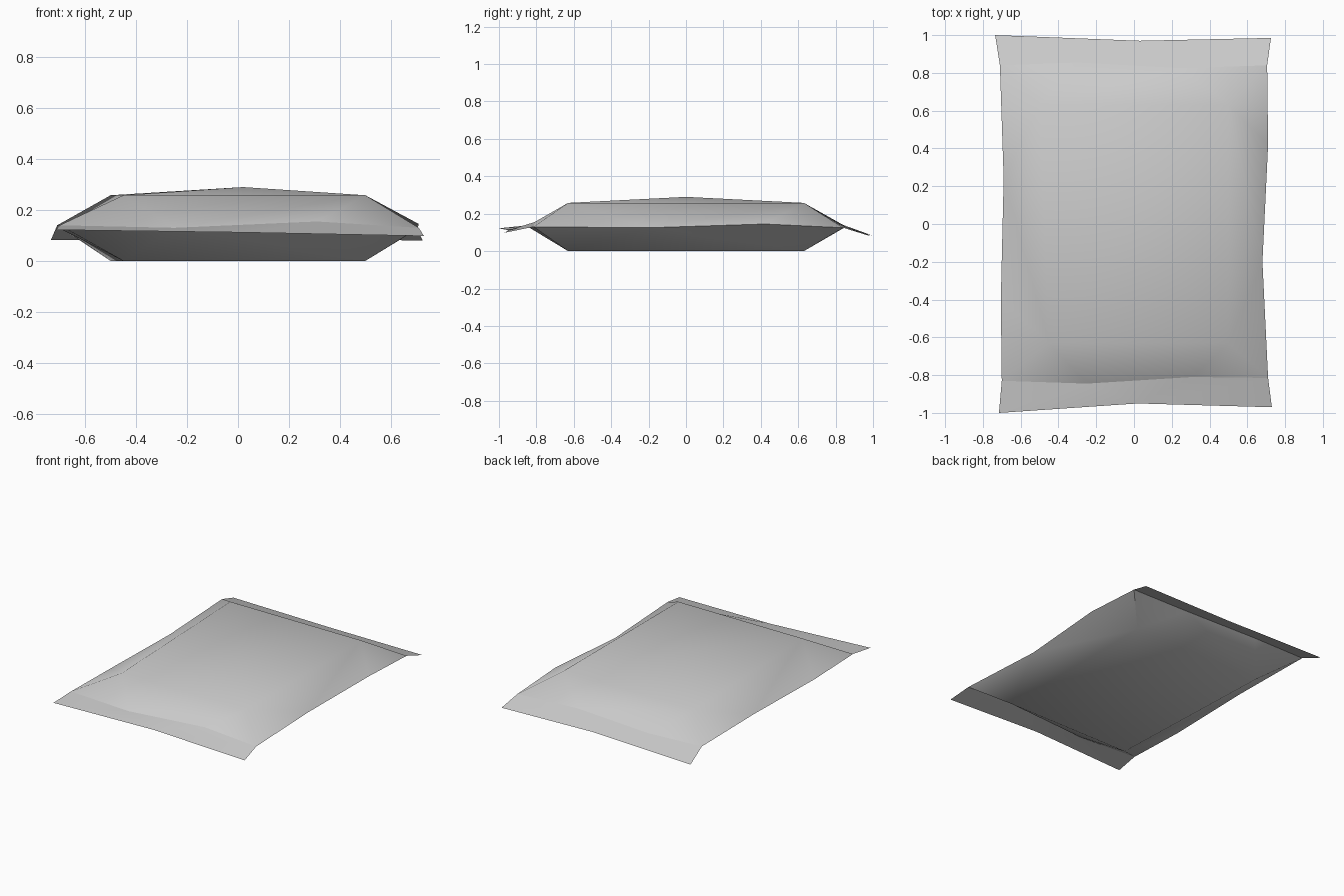
import bpy
import bmesh
import math

if "Cube" in bpy.data.objects:
    bpy.data.objects.remove(bpy.data.objects["Cube"])

foil = bpy.data.materials.new("plain_grey_foil")
GREY = (0.6, 0.6, 0.6, 1)
foil.diffuse_color = GREY
foil.use_nodes = True
foil.node_tree.nodes["Principled BSDF"].inputs["Base Color"].default_value = GREY


def finish(bm, name, angle):
    mesh = bpy.data.meshes.new(name)
    bm.to_mesh(mesh)
    bm.free()
    mesh.materials.append(foil)
    obj = bpy.data.objects.new(name, mesh)
    bpy.context.collection.objects.link(obj)
    bpy.ops.object.select_all(action='DESELECT')
    obj.select_set(True)
    bpy.context.view_layer.objects.active = obj
    bpy.ops.object.shade_smooth_by_angle(angle=math.radians(angle))
    return obj


# Wavy seam around the pouch, four points per side sharing the corners
front_seam = [(-.70, -.83, .14), (-.25, -.845, .13), (.31, -.81, .155), (.71, -.815, .13)]
right_seam = [(.68, -.2, .125), (.71, .42, .145)]
back_seam = [(.705, .84, .125), (.25, .825, .14), (-.3, .855, .13), (-.71, .84, .14)]
left_seam = [(-.69, .24, .13), (-.705, -.4, .13)]
seam = front_seam + right_seam + back_seam + left_seam

# Corners of the flat panels
panel = [(-.45, -.63), (.5, -.63), (.5, .63), (-.5, .63)]

# Filled pouch: domed top panel, flat bottom panel, sloped sides
bm = bmesh.new()
rim = [bm.verts.new(p) for p in seam]
for height, apex_height in ((.258, .29), (0, None)):
    inner = [bm.verts.new((x, y, height)) for x, y in panel]
    for i in range(4):
        a, b, c, d = (rim[(3 * i + k) % len(rim)] for k in range(4))
        start, end = inner[i], inner[(i + 1) % 4]
        bm.faces.new((a, b, start))
        bm.faces.new((b, c, end, start))
        bm.faces.new((c, d, end))
    if apex_height is None:
        bm.faces.new(inner)
    else:
        apex = bm.verts.new((.02, 0, apex_height))
        for i in range(4):
            bm.faces.new((inner[i], inner[(i + 1) % 4], apex))
bmesh.ops.recalc_face_normals(bm, faces=bm.faces)
finish(bm, "pouch_body", 45)


# Flat crimped end flaps, three points on the outer edge
def flap(name, seam_points, edge_points):
    bm = bmesh.new()
    s = [bm.verts.new(p) for p in seam_points]
    e = [bm.verts.new(p) for p in edge_points]
    bm.faces.new((e[0], e[1], s[1], s[0]))
    bm.faces.new((e[1], s[2], s[1]))
    bm.faces.new((e[1], e[2], s[3], s[2]))
    bm.normal_update()
    finish(bm, name, 45)


flap("front_flap", front_seam,
     [(-.715, -1, .122), (.02, -.95, .112), (.73, -.97, .098)])
flap("back_flap", back_seam,
     [(.725, .985, .08), (.03, .97, .09), (-.735, 1, .082)])
